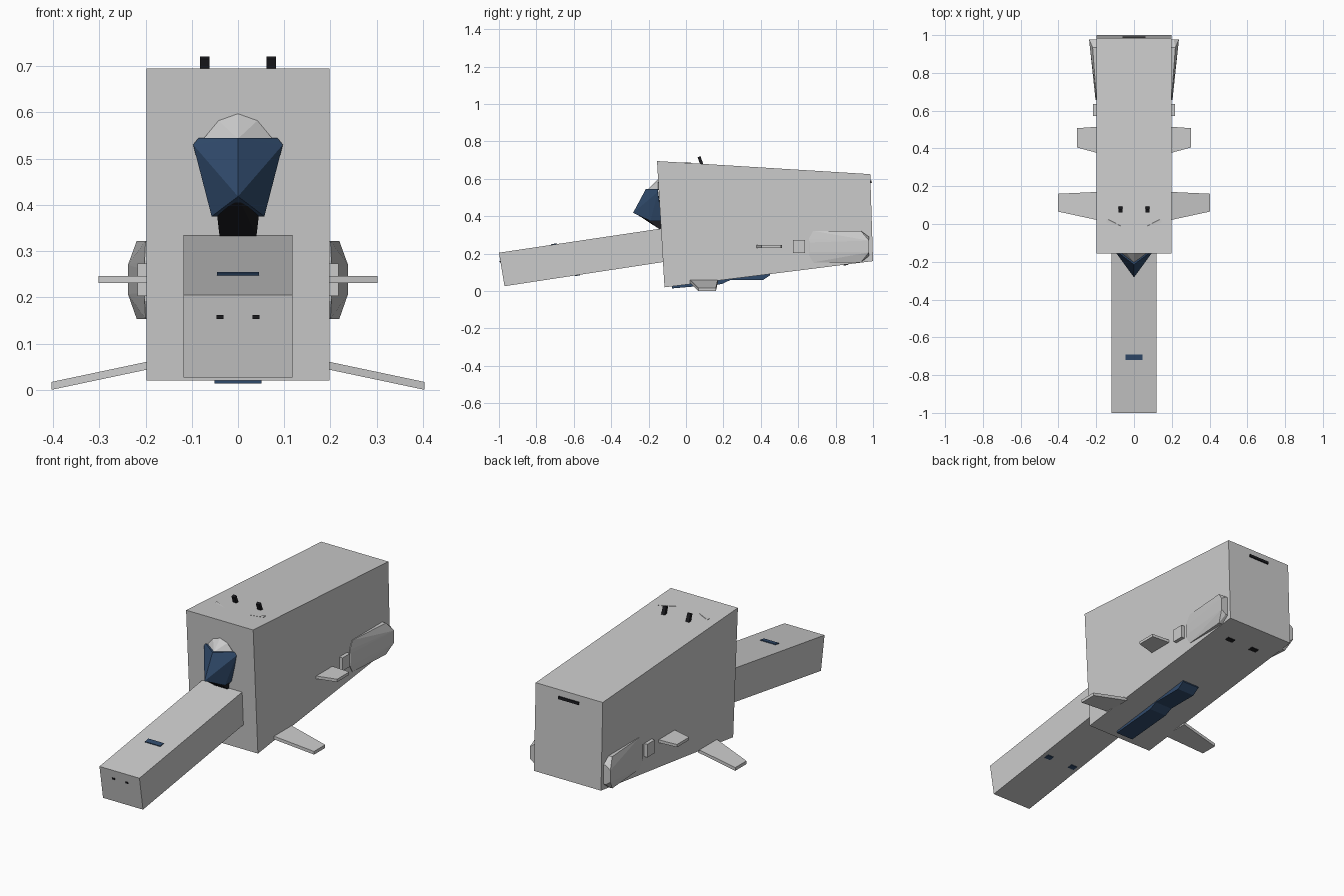
import bpy, bmesh
from mathutils import Matrix, Vector

if "Cube" in bpy.data.objects:
    bpy.data.objects.remove(bpy.data.objects["Cube"])


def material(name, rgb):
    m = bpy.data.materials.new(name)
    m.diffuse_color = (*rgb, 1)
    m.use_nodes = True
    m.node_tree.nodes["Principled BSDF"].inputs["Base Color"].default_value = m.diffuse_color
    return m


blue = material("dark_blue", (0.03, 0.07, 0.15))
black = material("black", (0.012, 0.012, 0.015))


def solid(name, pts, mat=None):
    """Convex part from its corner points."""
    bm = bmesh.new()
    for p in pts:
        bm.verts.new(p)
    res = bmesh.ops.convex_hull(bm, input=bm.verts[:])
    loose = [v for v in bm.verts if not v.link_faces]
    bmesh.ops.delete(bm, geom=loose, context='VERTS')
    bmesh.ops.dissolve_limit(bm, angle_limit=0.01, verts=bm.verts[:], edges=bm.edges[:])
    bmesh.ops.recalc_face_normals(bm, faces=bm.faces[:])
    me = bpy.data.meshes.new(name)
    bm.to_mesh(me)
    bm.free()
    ob = bpy.data.objects.new(name, me)
    bpy.context.collection.objects.link(ob)
    if mat:
        me.materials.append(mat)
    return ob


def pair(name, pts, mat=None):
    for side, s in (("right", 1), ("left", -1)):
        solid(f"{name}_{side}", [(s * x, y, z) for x, y, z in pts], mat)


def prism(profile, w):
    """Side profile (y, z) extruded across x."""
    return [(s * w, y, z) for s in (-1, 1) for y, z in profile]


def box(c, size, tilt=0.0):
    r = Matrix.Rotation(tilt, 3, 'X')
    return [Vector(c) + r @ Vector((i * size[0] / 2, j * size[1] / 2, k * size[2] / 2))
            for i in (-1, 1) for j in (-1, 1) for k in (-1, 1)]


def sym(pts):
    return [(s * x, y, z) for x, y, z in pts for s in (-1, 1)]


# Main hull and nose
solid("main_hull", prism([(-.155, .695), (.985, .625), (1, .16), (-.115, .02)], .198))
solid("nose", prism([(-1, .205), (-.97, .026), (-.11, .157), (-.12, .336)], .118))

# Cockpit window, its lower wedge and the cap above
solid("cockpit_window", sym([(0, -.283, .418), (0, -.215, .545), (.085, -.15, .545),
                             (.097, -.15, .53), (.057, -.19, .375), (.057, -.13, .375)]), blue)
solid("window_underside", sym([(0, -.272, .416), (.045, -.2, .376), (.045, -.13, .376),
                               (.04, -.145, .333), (.04, -.12, .333)]), black)
solid("cockpit_cap", sym([(0, -.205, .543), (0, -.15, .597), (.042, -.15, .582),
                          (.073, -.15, .545), (.073, -.13, .54)]))

# Antennas and small ridges on the roof
pair("antenna", box((.072, .078, .695), (.02, .016, .05), .35), black)
pair("roof_ridge", [(.065, -.01, .682), (.068, -.012, .687), (.145, .008, .687),
                    (.145, .028, .687), (.145, .018, .68)])

# Drooping front wings and flat middle fins
pair("front_wing", [(x, y, z + t) for t in (0, .017) for x, y, z in
                    [(.19, .02, .045), (.19, .17, .045), (.403, .16, 0), (.403, .066, 0)]])
pair("middle_fin", [(x, y, z) for z in (.231, .246) for x, y in
                    [(.19, .375), (.19, .515), (.302, .507), (.302, .405)]])

# Engine pods and intake boxes on the flanks
pod = [(.238, .978, .27), (.238, .978, .207), (.219, .935, .322), (.219, .935, .153),
       (.2, .68, .322), (.2, .68, .153), (.202, .657, .28), (.202, .657, .192),
       (.204, .66, .26), (.204, .66, .21), (.21, .978, .29), (.21, .978, .187)]
pair("engine_pod", pod + [(.185, y, z) for x, y, z in pod])
pair("intake_box", box((.2, .604, .238), (.034, .064, .07)))

# Belly plates
solid("belly_plate_front", prism([(-.075, .014), (.19, .037), (.235, .058), (.235, .08),
                                  (-.075, .04)], .051), blue)
solid("belly_plate_rear", prism([(.2, .058), (.41, .058), (.45, .085), (.45, .105),
                                 (.2, .075)], .051), blue)

# Slots and vents set into the surfaces
solid("nose_slot", box((0, -.705, .248), (.09, .03, .01), .148), blue)
pair("nose_light", box((.039, -.992, .158), (.015, .008, .008), .168), black)
pair("nose_vent", box((.078, -.58, .086), (.036, .028, .008), .152), blue)
solid("rear_slot", box((0, .987, .584), (.12, .012, .014), .032), black)
pair("belly_vent", box((.078, .855, .142), (.045, .025, .008), .125), black)
